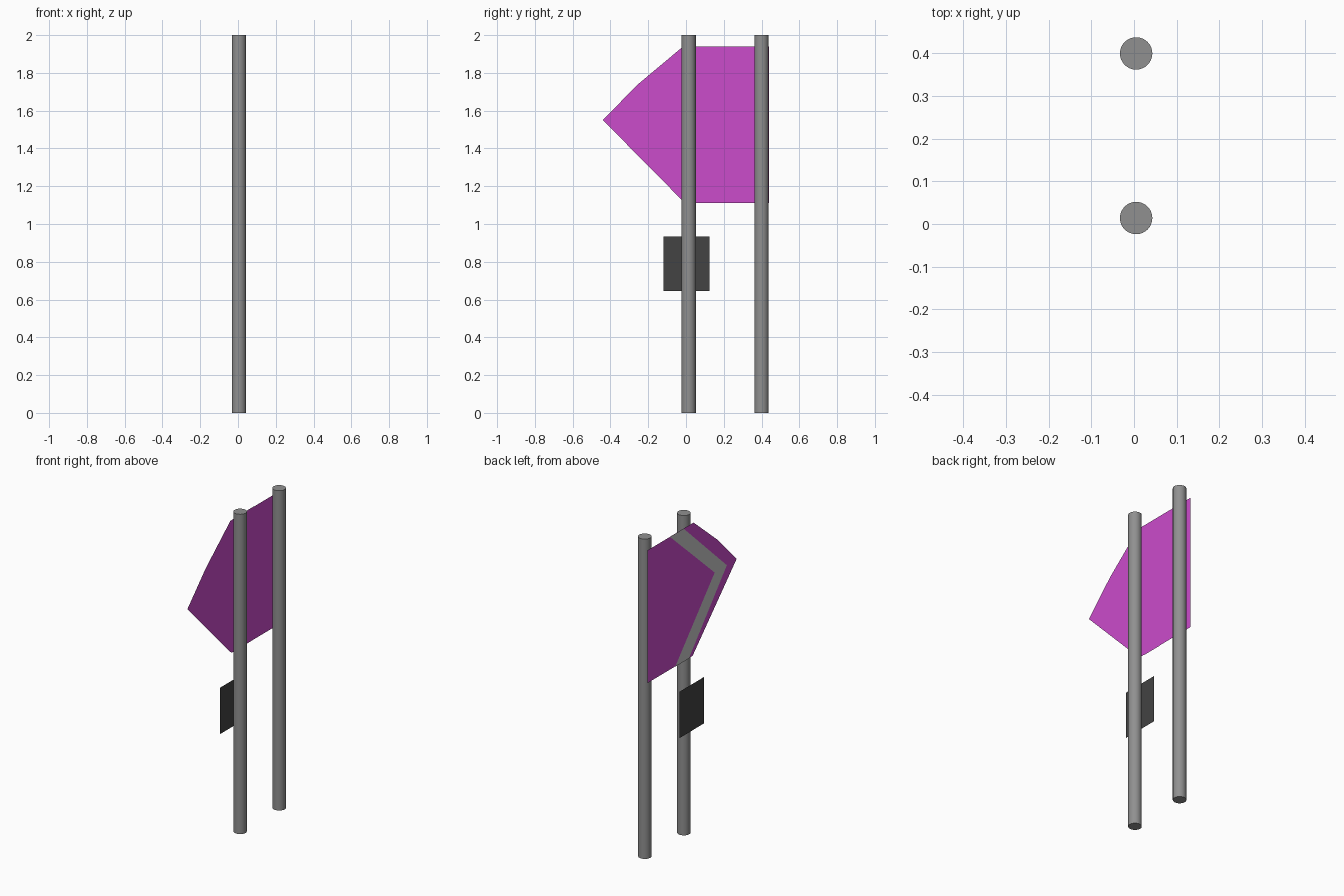
import bpy
import bmesh

cube = bpy.data.objects.get("Cube")
if cube:
    bpy.data.objects.remove(cube, do_unlink=True)


def material(name, rgb):
    mat = bpy.data.materials.new(name)
    mat.use_nodes = True
    mat.diffuse_color = (*rgb, 1)
    mat.node_tree.nodes["Principled BSDF"].inputs["Base Color"].default_value = (*rgb, 1)
    return mat


steel = material("steel_grey", (0.28, 0.28, 0.28))
magenta = material("magenta", (0.60, 0.072, 0.60))
pale = material("pale_grey", (0.58, 0.58, 0.58))
black = material("charcoal", (0.056, 0.056, 0.056))


def sheet(name, x, outlines, mat):
    """Flat sheet in the YZ plane, facing -x, from (y, z) outlines."""
    bm = bmesh.new()
    for outline in outlines:
        face = bm.faces.new([bm.verts.new((x, y, z)) for y, z in outline])
        face.normal_update()
        if face.normal.x > 0:
            face.normal_flip()
    bmesh.ops.remove_doubles(bm, verts=bm.verts, dist=0.0001)
    mesh = bpy.data.meshes.new(name)
    bm.to_mesh(mesh)
    bm.free()
    mesh.materials.append(mat)
    obj = bpy.data.objects.new(name, mesh)
    bpy.context.collection.objects.link(obj)
    return obj


# Two round posts
for name, y in (("front_post", 0.014), ("rear_post", 0.40)):
    bpy.ops.mesh.primitive_cylinder_add(vertices=32, radius=0.038, depth=2,
                                        location=(0.005, y, 1))
    post = bpy.context.object
    post.name = name
    post.data.materials.append(steel)
    bpy.ops.object.shade_smooth_by_angle()

# Arrow-shaped sign panel
TOP, BOTTOM, TIP = 1.94, 1.11, 1.55
sheet("sign_panel", -0.042, [[(0.44, BOTTOM), (0.44, TOP), (-0.015, TOP),
                              (-0.26, 1.735), (-0.44, TIP), (-0.005, BOTTOM)]], magenta)

# Chevron stripe on the sign's face, upper and lower arm
inner, outer = (-0.22, TIP), (-0.34, TIP)
sheet("chevron_stripe", -0.0445,
      [[(0.22, TOP), (0.085, TOP), outer, inner],
       [(0.17, BOTTOM), (0.035, BOTTOM), outer, inner]], pale)

# Small plate below the sign
sheet("lower_plate", -0.042, [[(-0.12, 0.645), (0.125, 0.645),
                               (0.125, 0.935), (-0.12, 0.935)]], black)
